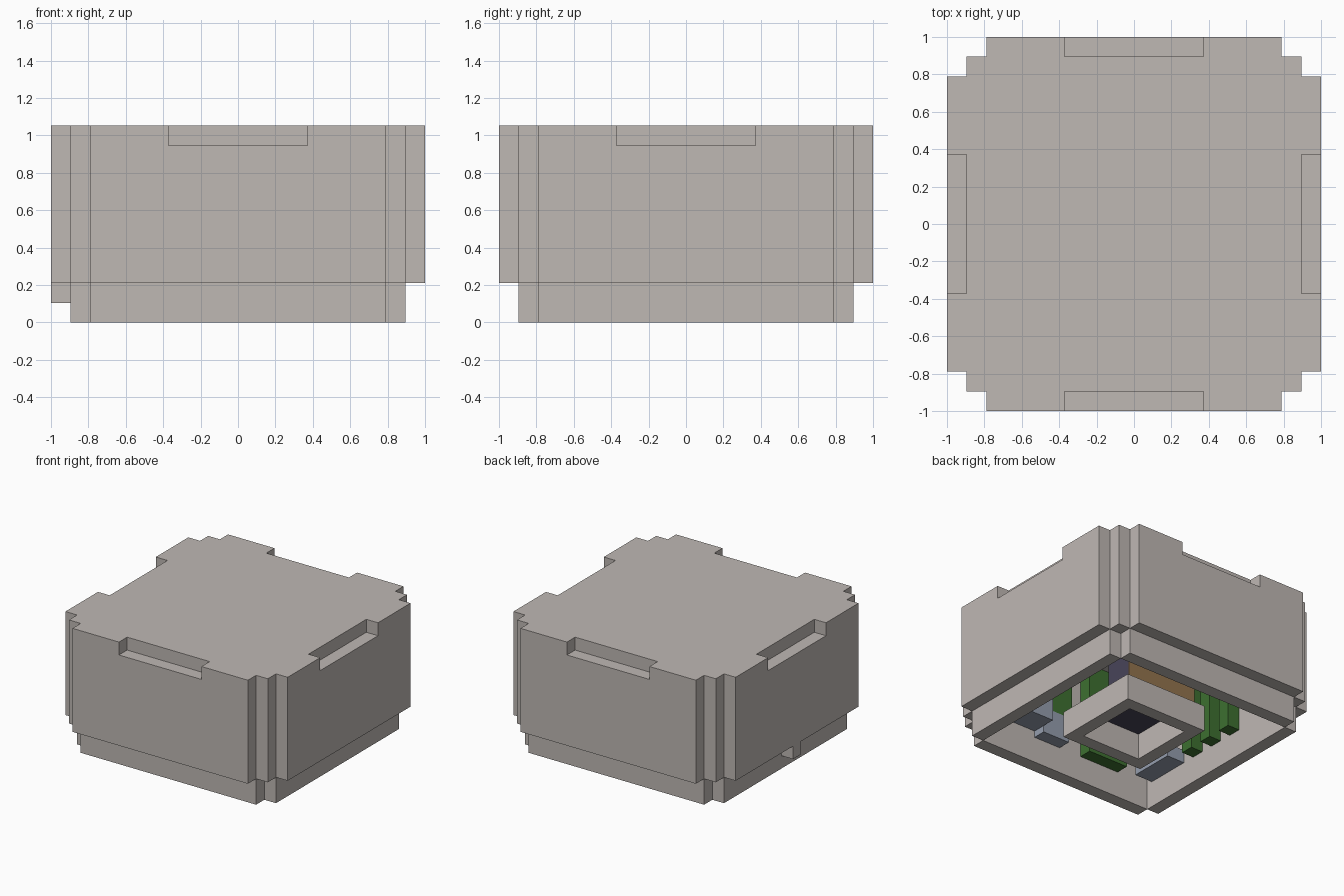
import bpy, bmesh
from mathutils import Vector

if "Cube" in bpy.data.objects:
    bpy.data.objects.remove(bpy.data.objects["Cube"])

U = 2 / 19  # one modelling block


def material(name, rgb):
    m = bpy.data.materials.new(name)
    m.use_nodes = True
    m.diffuse_color = (*rgb, 1)
    m.node_tree.nodes["Principled BSDF"].inputs["Base Color"].default_value = (*rgb, 1)
    return m


GREY = material("warm_grey", (0.52, 0.48, 0.455))
GREEN = material("board_green", (0.047, 0.16, 0.03))
STEEL = material("blue_grey", (0.3, 0.34, 0.42))
NAVY = material("dark_navy", (0.065, 0.058, 0.1))
BROWN = material("brown", (0.29, 0.175, 0.077))


def finish(bm, name, mat):
    bmesh.ops.recalc_face_normals(bm, faces=bm.faces)
    mesh = bpy.data.meshes.new(name)
    bm.to_mesh(mesh)
    bm.free()
    ob = bpy.data.objects.new(name, mesh)
    bpy.context.collection.objects.link(ob)
    if mat:
        mesh.materials.append(mat)
    return ob


def box(name, x, y, z, mat=None):
    """Box from (low, high) pairs measured in blocks."""
    bm = bmesh.new()
    bmesh.ops.create_cube(bm, size=1)
    for v in bm.verts:
        v.co = Vector(r[0] if c < 0 else r[1] for c, r in zip(v.co, (x, y, z))) * U
    return finish(bm, name, mat)


def cut(ob, cutter):
    mod = ob.modifiers.new(cutter.name, "BOOLEAN")
    mod.operation = "DIFFERENCE"
    mod.solver = "EXACT"
    mod.object = cutter
    cutter.hide_render = True
    cutter.hide_set(True)
    cutter.display_type = "WIRE"


# Main housing: stepped-corner outline, extruded upwards
quarter = [(9.5, 0), (9.5, 7.5), (8.5, 7.5), (8.5, 8.5), (7.5, 8.5), (7.5, 9.5)]
outline = []
for turn in range(4):
    for x, y in quarter[1:]:
        for _ in range(turn):
            x, y = -y, x
        outline.append((x, y))
bm = bmesh.new()
base = bm.faces.new([bm.verts.new((x * U, y * U, 2 * U)) for x, y in outline])
top = bmesh.ops.extrude_face_region(bm, geom=[base], use_keep_orig=True)["geom"]
bmesh.ops.translate(bm, vec=(0, 0, 8 * U),
                    verts=[g for g in top if isinstance(g, bmesh.types.BMVert)])
housing = finish(bm, "housing", GREY)

# Hollow inside and the four grip recesses along the top edges
cut(housing, box("cavity_cutter", (-7.5, 7.5), (-7.5, 7.5), (1, 9)))
along, height = (-3.53, 3.53), (9, 11)
for side, r in (("low", (-11, -8.5)), ("high", (8.5, 11))):
    cut(housing, box("grip_cutter_x_" + side, r, along, height))
    cut(housing, box("grip_cutter_y_" + side, along, r, height))

# Skirt panels under the housing, and the side plug
for side, r in (("right", (-8.5, -7.5)), ("left", (7.5, 8.5))):
    box("skirt_" + side, r, (-7.5, 7.5), (0, 2), GREY)
for side, r in (("front", (-8.5, -7.5)), ("back", (7.5, 8.5))):
    box("skirt_" + side, (-7.5, 7.5), r, (0, 2), GREY)
box("side_plug", (-9.5, -8.5), (-0.5, 0.5), (1, 2), GREY)

# Square nozzle in the middle of the opening
nozzle = box("nozzle", (-3.5, 3.5), (-3.5, 3.5), (0, 2), GREY)
cut(nozzle, box("nozzle_cutter", (-2.5, 2.5), (-2.5, 2.5), (-1, 3)))
box("nozzle_core", (-3, 3), (-3, 3), (2, 2.4), NAVY)
box("core_block", (-3, 3), (0.8, 2.95), (2.4, 9), NAVY)
box("core_panel", (-3, 3), (2.95, 3.03), (2, 9), BROWN)

# Green fins and boards inside
for i in (-2, 0, 2):
    box("fin", (-7.5, -6.5), (i - 0.5, i + 0.5), (2, 9), GREEN)
box("wide_board", (-4.8, -1.4), (-7.5, -6.5), (2, 9), GREEN)
box("short_board", (0.2, 2.6), (-7.5, -6.5), (4, 9), GREEN)

# Blue-grey units inside
box("large_unit", (2.8, 6.5), (-7.5, -5.5), (2.5, 9), STEEL)
box("small_unit", (0.5, 2.8), (-7.5, -6.5), (2, 4), STEEL)
box("corner_unit", (-7.5, -6), (-7, -3.5), (2, 3), STEEL)
